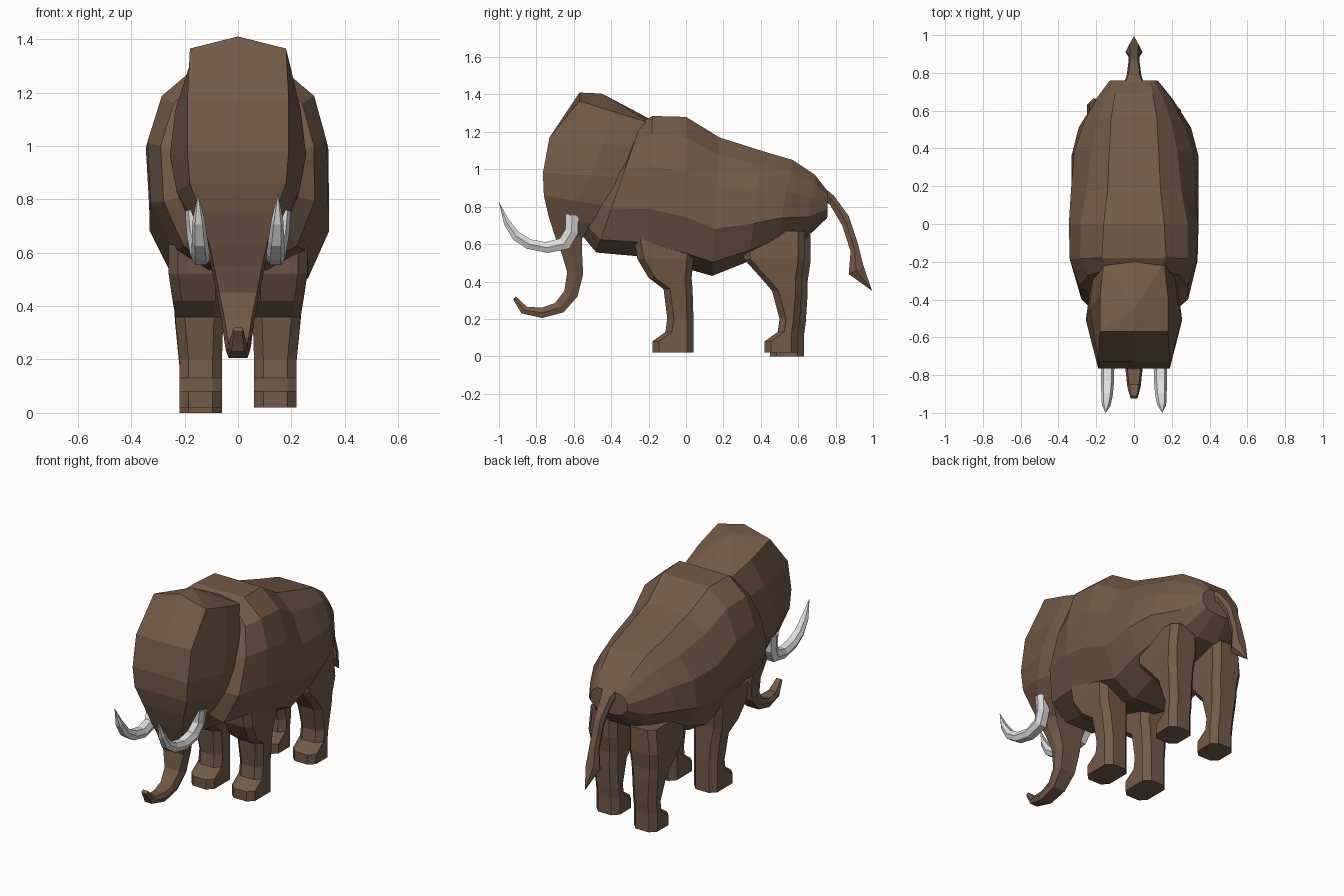
import bpy, bmesh
from mathutils import Vector


def material(name, rgb):
    m = bpy.data.materials.new(name)
    m.diffuse_color = (*rgb, 1)
    return m


FUR = material("brown_fur", (0.17, 0.103, 0.063))
IVORY = material("pale_ivory", (0.74, 0.74, 0.74))


def loft(name, rings, mat, start=None, end=None):
    """Skin a list of equal-length point rings and close both ends with fans."""
    bm = bmesh.new()
    vr = [[bm.verts.new(p) for p in r] for r in rings]
    n = len(rings[0])
    for a, b in zip(vr, vr[1:]):
        for i in range(n):
            j = (i + 1) % n
            bm.faces.new((a[i], a[j], b[j], b[i]))
    for ring, tip in ((vr[0], start), (vr[-1], end)):
        c = tip or sum((v.co for v in ring), Vector()) / n
        cv = bm.verts.new(c)
        for i in range(n):
            bm.faces.new((ring[i], ring[(i + 1) % n], cv))
    bmesh.ops.recalc_face_normals(bm, faces=bm.faces)
    me = bpy.data.meshes.new(name)
    bm.to_mesh(me)
    bm.free()
    me.materials.append(mat)
    ob = bpy.data.objects.new(name, me)
    bpy.context.collection.objects.link(ob)
    return ob


def slab(fy, fz, by, bz, wf, wm, wb, crown=0.0, x=0.0):
    """Eight-point ring between a front and a back edge seen from the side."""
    my, mz = (fy + by) / 2, (fz + bz) / 2
    return [(x, fy, fz + crown), (x + wf, fy, fz), (x + wm, my, mz), (x + wb, by, bz),
            (x, by, bz + crown / 2), (x - wb, by, bz), (x - wm, my, mz), (x - wf, fy, fz)]


# Body: slanted cross-sections (top y, top z, bottom y, bottom z, half width, top half width,
# shoulder and flank width factors); the back turns roof-shaped towards the rump
def body_ring(yt, zt, yb, zb, w, wt, k1, k2):
    right, left = [(wt, yt, zt)], [(-wt, yt, zt)]
    for h, kr, kl in ((0.87, k1, k1), (0.64, k2 * 0.98, k2), (0.34, 0.99, 0.96),
                      (0.1, 0.76, 0.7), (0.0, 0.33, 0.33)):
        y, z = yb + (yt - yb) * h, zb + (zt - zb) * h
        right.append((w * kr, y, z))
        left.append((-w * kl, y, z))
    return right + left[::-1]


loft("body", [body_ring(*r) for r in (
    (-0.27, 1.15, -0.55, 0.64, 0.22, 0.10, 0.83, 1.0),
    (-0.24, 1.25, -0.48, 0.555, 0.29, 0.14, 0.83, 1.0),
    (-0.18, 1.285, -0.20, 0.53, 0.34, 0.17, 0.84, 1.0),
    (0.00, 1.28, 0.00, 0.47, 0.345, 0.16, 0.82, 1.0),
    (0.18, 1.17, 0.14, 0.43, 0.345, 0.14, 0.73, 0.97),
    (0.40, 1.10, 0.34, 0.51, 0.345, 0.13, 0.66, 0.92),
    (0.57, 1.05, 0.48, 0.58, 0.305, 0.12, 0.63, 0.87),
    (0.69, 0.97, 0.64, 0.63, 0.21, 0.10, 0.70, 0.92),
    (0.76, 0.88, 0.755, 0.74, 0.13, 0.08, 0.83, 1.0))], FUR)

# Head running down into the curled trunk
loft("head_and_trunk", [slab(*r) for r in (
    (-0.57, 1.365, -0.20, 1.25, 0.18, 0.18, 0.16, 0.045),
    (-0.73, 1.17, -0.15, 1.10, 0.19, 0.235, 0.20),
    (-0.765, 0.98, -0.25, 0.95, 0.19, 0.255, 0.22),
    (-0.76, 0.86, -0.40, 0.80, 0.18, 0.23, 0.22),
    (-0.735, 0.75, -0.50, 0.71, 0.14, 0.175, 0.18),
    (-0.70, 0.64, -0.555, 0.63, 0.11, 0.12, 0.11),
    (-0.665, 0.55, -0.555, 0.54, 0.09, 0.10, 0.08),
    (-0.635, 0.45, -0.55, 0.44, 0.07, 0.08, 0.06),
    (-0.65, 0.35, -0.58, 0.32, 0.05, 0.06, 0.05),
    (-0.70, 0.285, -0.655, 0.235, 0.04, 0.05, 0.04),
    (-0.77, 0.26, -0.77, 0.205, 0.035, 0.045, 0.035),
    (-0.85, 0.265, -0.88, 0.23, 0.025, 0.035, 0.025),
    (-0.91, 0.32, -0.925, 0.305, 0.015, 0.02, 0.015))], FUR, start=(0, -0.45, 1.405))

# Tail with a flared tuft
loft("tail", [slab(*r) for r in (
    (0.72, 0.85, 0.74, 0.90, 0.05, 0.06, 0.05),
    (0.77, 0.81, 0.79, 0.86, 0.03, 0.04, 0.03),
    (0.835, 0.70, 0.87, 0.75, 0.02, 0.03, 0.02),
    (0.88, 0.56, 0.92, 0.60, 0.02, 0.03, 0.02),
    (0.87, 0.44, 0.95, 0.48, 0.02, 0.045, 0.025))], FUR, end=(0, 0.995, 0.35))


# Legs: chamfered columns (z, front y, back y, inner x, outer x)
def leg_ring(z, yf, yb, x0, x1):
    c = 0.035
    return [(x0 + c, yf, z), (x1 - c, yf, z), (x1, yf + c, z), (x1, yb - c, z),
            (x1 - c, yb, z), (x0 + c, yb, z), (x0, yb - c, z), (x0, yf + c, z)]


FRONT_LEG = ((0.63, -0.28, 0.05, 0.05, 0.26), (0.52, -0.26, 0.04, 0.05, 0.26),
             (0.42, -0.20, 0.03, 0.05, 0.245), (0.36, -0.12, 0.035, 0.055, 0.235),
             (0.20, -0.10, 0.04, 0.06, 0.22), (0.13, -0.11, 0.04, 0.06, 0.22),
             (0.08, -0.18, 0.04, 0.06, 0.22), (0.02, -0.18, 0.04, 0.06, 0.22))
REAR_LEG = ((0.67, 0.29, 0.635, 0.05, 0.235), (0.52, 0.31, 0.635, 0.05, 0.25),
            (0.42, 0.40, 0.62, 0.055, 0.24), (0.35, 0.46, 0.62, 0.06, 0.235),
            (0.20, 0.50, 0.61, 0.06, 0.22), (0.13, 0.49, 0.60, 0.06, 0.22),
            (0.08, 0.42, 0.60, 0.06, 0.22), (0.02, 0.42, 0.60, 0.06, 0.22))

# Tusks: front/upper edge, back/lower edge, x centre, half width
TUSK = ((-0.645, 0.76, -0.575, 0.75, 0.168, 0.03), (-0.645, 0.68, -0.578, 0.655, 0.158, 0.034),
        (-0.675, 0.63, -0.625, 0.575, 0.145, 0.036), (-0.75, 0.61, -0.74, 0.553, 0.14, 0.036),
        (-0.83, 0.625, -0.85, 0.575, 0.14, 0.034), (-0.895, 0.665, -0.925, 0.625, 0.143, 0.03),
        (-0.95, 0.735, -0.972, 0.705, 0.147, 0.023))

for side, s in (("right", 1), ("left", -1)):
    for name, rows in (("front_leg", FRONT_LEG), ("rear_leg", REAR_LEG)):
        ob = loft(f"{name}_{side}", [[(s * x, y, z) for x, y, z in leg_ring(*r)] for r in rows], FUR)
        if s < 0 and name == "rear_leg":  # planted slightly further back
            ob.location = (0, 0.03, -0.02)
    loft(f"tusk_{side}", [slab(a, b, c, d, w * 0.6, w, w * 0.6, x=s * x)
                          for a, b, c, d, x, w in TUSK], IVORY, end=(s * 0.15, -1.0, 0.825))
